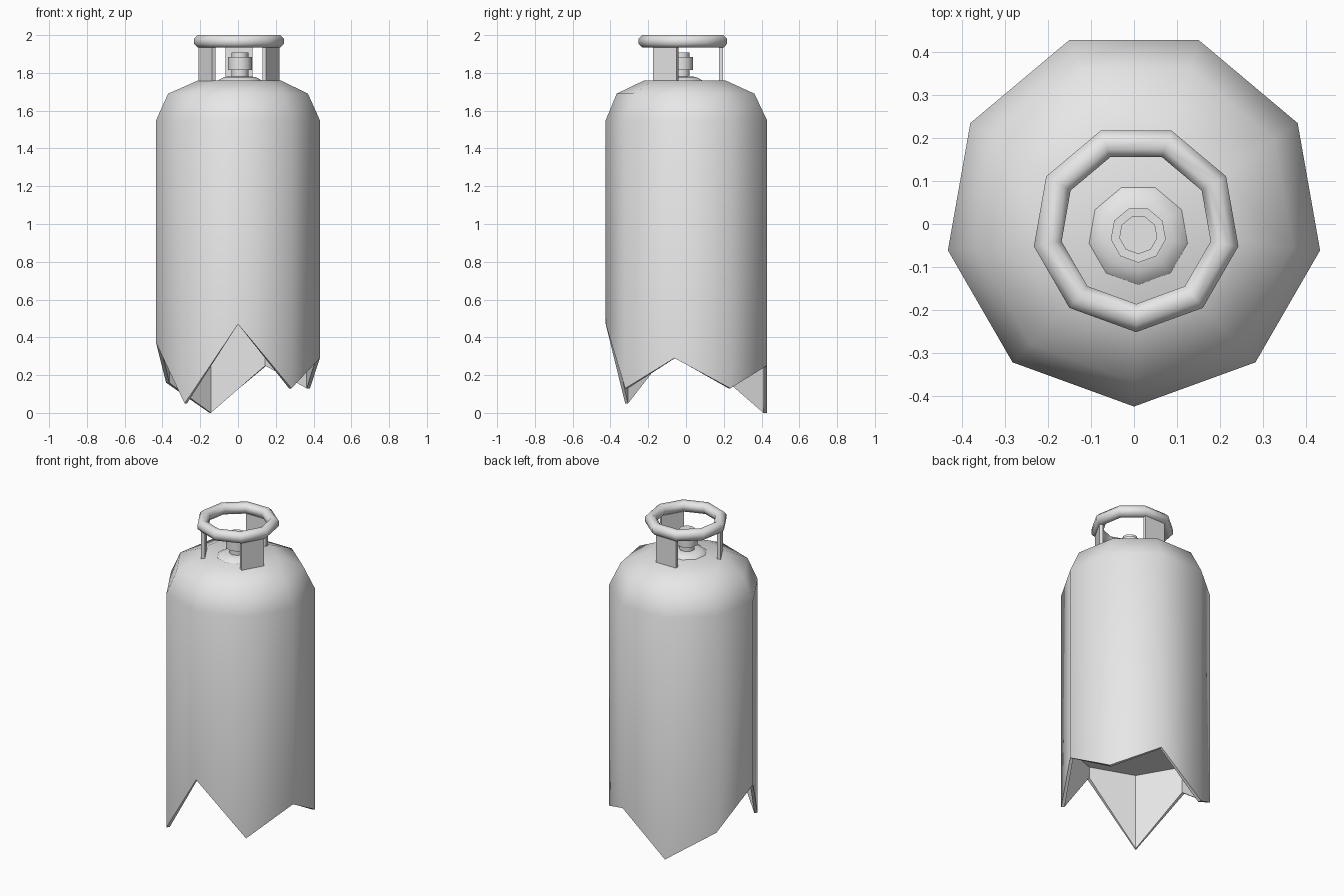
import bpy, bmesh, math
from mathutils import Matrix

SIDES = 9
if "Cube" in bpy.data.objects:
    bpy.data.objects.remove(bpy.data.objects["Cube"])

steel = bpy.data.materials.new("light_grey_steel")
steel.use_nodes = True
steel.diffuse_color = (0.8, 0.8, 0.8, 1)
steel.node_tree.nodes["Principled BSDF"].inputs["Base Color"].default_value = (0.8, 0.8, 0.8, 1)


def finish(bm, name, smooth=True, flat_faces=()):
    """Shade smooth except at sharp edges and on the listed faces."""
    bmesh.ops.recalc_face_normals(bm, faces=bm.faces)
    for f in bm.faces:
        f.smooth = smooth and f not in flat_faces
    for e in bm.edges:
        e.smooth = e.calc_face_angle(0) < math.radians(50)
    mesh = bpy.data.meshes.new(name)
    bm.to_mesh(mesh)
    bm.free()
    mesh.materials.append(steel)
    obj = bpy.data.objects.new(name, mesh)
    bpy.context.collection.objects.link(obj)
    return obj


def loft(name, profile, centre, closed=False, flat_bands=()):
    """Loft nine-sided rings; each entry is radius, height(s) and optional centre."""
    bm = bmesh.new()
    rings = []
    for radius, z, *own in profile:
        cx, cy = own[0] if own else centre
        heights = z if isinstance(z, list) else [z] * SIDES
        ring = []
        for i, h in enumerate(heights):
            a = math.tau * i / SIDES - math.pi / 2
            ring.append(bm.verts.new((cx + radius * math.cos(a), cy + radius * math.sin(a), h)))
        rings.append(ring)
    flat = set()
    for k in range(len(rings) if closed else len(rings) - 1):
        low, high = rings[k], rings[(k + 1) % len(rings)]
        for i in range(SIDES):
            j = (i + 1) % SIDES
            face = bm.faces.new((low[i], low[j], high[j], high[i]))
            if k in flat_bands:
                flat.add(face)
    if not closed:
        bm.faces.new(rings[0])
        bm.faces.new(rings[-1])
    return finish(bm, name, True, flat)


# Tank shell: recessed underside, torn lower rim, wall and shoulder
rim = [0.47, 0.13, 0.29, 0.13, 0.25, 0.0, 0.16, 0.37, 0.05]
loft("tank_body", [
    (0.42, 0.54), (0.42, rim), (0.44, rim), (0.44, 1.55),
    (0.376, 1.69, (0, 0.009)), (0.222, 1.76, (0.008, 0)),
], (0, 0.015), flat_bands=(0, 1))

# Valve: flared base, stem, collar and cap
valve_centre = (0.01, -0.025)
loft("valve_base", [(0.12, 1.755), (0.115, 1.762), (0.085, 1.778), (0.05, 1.782)], valve_centre)
loft("valve", [
    (0.046, 1.77), (0.046, 1.815), (0.065, 1.815), (0.065, 1.883),
    (0.045, 1.883), (0.045, 1.908),
], valve_centre)

# Carrying ring with an eight-sided section
grip_centre = (0.005, -0.01)
section = []
for k in range(8):
    a = math.tau * (k + 0.5) / 8
    section.append((0.209 + 0.0355 * math.cos(a), 1.967 + 0.0355 * math.sin(a)))
loft("carrying_ring", section, grip_centre, closed=True)

# Three flat handle supports under alternate groups of ring sides
for name, degrees in (("back_support", 90), ("right_support", 210), ("left_support", 330)):
    bm = bmesh.new()
    place = (Matrix.Translation((*grip_centre, 1.85))
             @ Matrix.Rotation(math.radians(degrees), 4, "Z")
             @ Matrix.Translation((0.196, 0, 0))
             @ Matrix.Diagonal((0.022, 0.143, 0.19, 1)))
    bmesh.ops.create_cube(bm, size=1, matrix=place)
    finish(bm, name, smooth=False)
